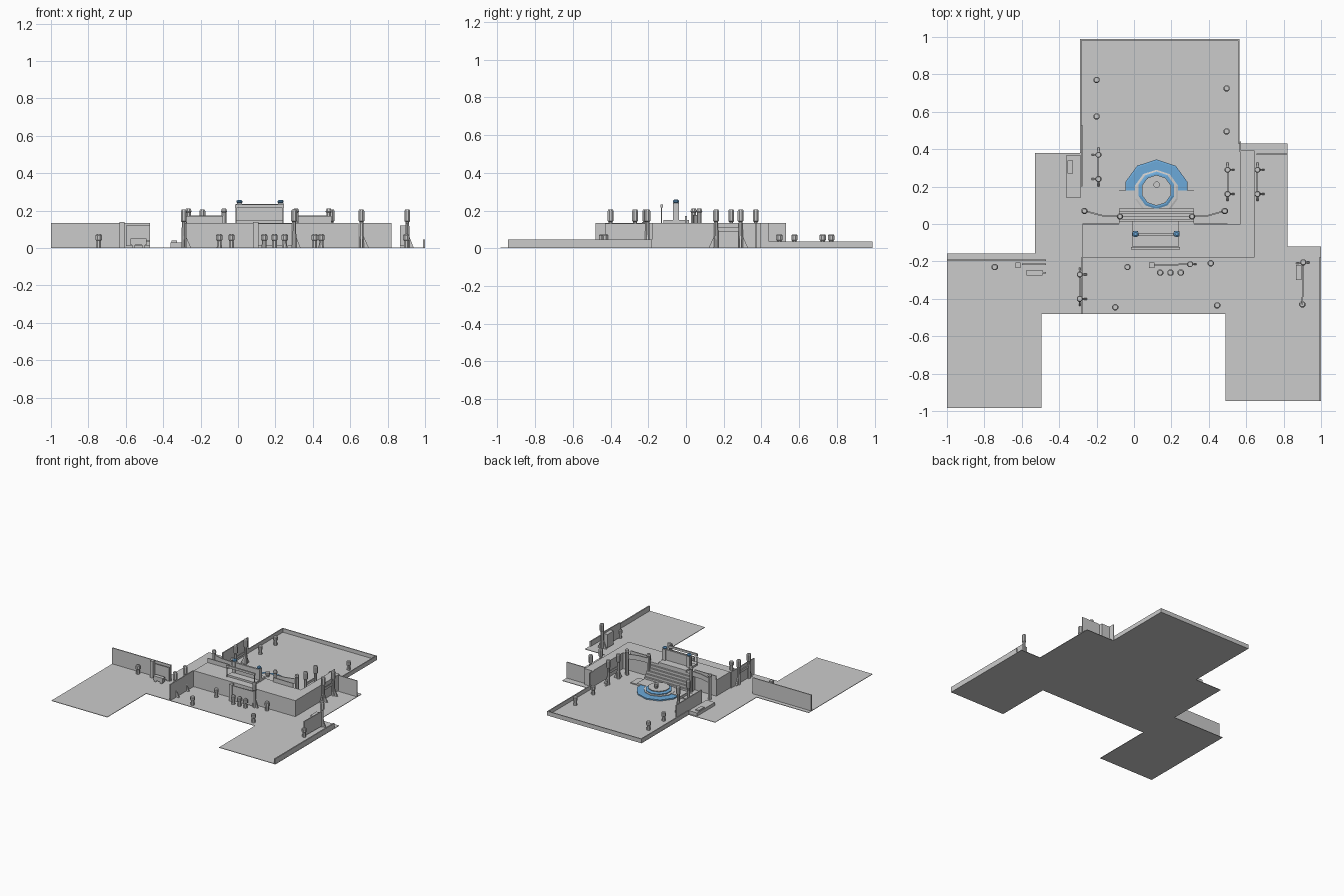
import bpy, bmesh, math
from mathutils import Vector

if "Cube" in bpy.data.objects:
    bpy.data.objects.remove(bpy.data.objects["Cube"])

blue = bpy.data.materials.new("water_blue")
blue.diffuse_color = (0.15, 0.4, 0.7, 1)
blue.use_nodes = True
blue.node_tree.nodes["Principled BSDF"].inputs["Base Color"].default_value = blue.diffuse_color


def mesh(name, bm, mat=None):
    me = bpy.data.meshes.new(name)
    bmesh.ops.recalc_face_normals(bm, faces=bm.faces)
    bm.to_mesh(me)
    bm.free()
    ob = bpy.data.objects.new(name, me)
    bpy.context.collection.objects.link(ob)
    if mat:
        me.materials.append(mat)
    return ob


def prism(name, pts, z0, z1, mat=None):
    """Extrude an xy outline from z0 to z1."""
    bm = bmesh.new()
    f = bm.faces.new([bm.verts.new((x, y, z0)) for x, y in pts])
    r = bmesh.ops.extrude_face_region(bm, geom=[f])
    bmesh.ops.translate(bm, vec=(0, 0, z1 - z0),
                        verts=[v for v in r["geom"] if isinstance(v, bmesh.types.BMVert)])
    return mesh(name, bm, mat)


def box(name, x0, x1, y0, y1, z0, z1, mat=None):
    return prism(name, [(x0, y0), (x1, y0), (x1, y1), (x0, y1)], z0, z1, mat)


def strip(name, a, b, z0, z1, t=0.008):
    """Thin upright wall between two points."""
    a, b = Vector(a), Vector(b)
    d = (b - a).normalized()
    n = Vector((-d.y, d.x)) * t / 2
    return prism(name, [tuple(a + n), tuple(b + n), tuple(b - n), tuple(a - n)], z0, z1)


def lathe(name, x, y, prof, n=8, mat=None):
    """Low-poly turned part from (radius, z) pairs."""
    bm = bmesh.new()
    rings = [[bm.verts.new((x + r * math.cos(math.tau * (i + .5) / n),
                            y + r * math.sin(math.tau * (i + .5) / n), z))
              for i in range(n)] for r, z in prof]
    for p, q in zip(rings, rings[1:]):
        for i in range(n):
            j = (i + 1) % n
            bm.faces.new((p[i], p[j], q[j], q[i]))
    bm.faces.new(rings[0])
    bm.faces.new(rings[-1])
    return mesh(name, bm, mat)


def brace(name, x, y, dx, dy):
    """Triangular foot leaning against a post."""
    bm = bmesh.new()
    d = Vector((dx, dy, 0)).normalized()
    n = Vector((-d.y, d.x, 0)) * 0.005
    base = Vector((x, y, 0))
    tri = [base, base + Vector((dx, dy, 0)), base + Vector((0, 0, 0.09))]
    a = [bm.verts.new(p + n) for p in tri]
    b = [bm.verts.new(p - n) for p in tri]
    bm.faces.new(a)
    bm.faces.new(b[::-1])
    for i in range(3):
        j = (i + 1) % 3
        bm.faces.new((a[i], a[j], b[j], b[i]))
    mesh(name, bm)


def tall_post(x, y, z0=0.0, top=0.205):
    lathe("tall_post", x, y, [(.014, z0), (.011, top - .065), (.017, top - .06),
                              (.017, top - .008), (.013, top)])


# Ground sheet
prism("ground", [(-.29, .99), (-.29, .38), (-.53, .38), (-.53, -.158), (-1, -.158),
                 (-1, -.985), (-.495, -.985), (-.495, -.48), (.49, -.48), (.49, -.945),
                 (1, -.945), (1, -.12), (.82, -.12), (.82, .43), (.565, .43),
                 (.565, .99)], 0, .004)

# Low walls round the back court and the right-hand yard
for a, b in [((-.285, .38), (-.285, .99)), ((-.29, .986), (.565, .986)),
             ((.561, .43), (.561, .99))]:
    strip("low_wall", a, b, 0, .035)
strip("yard_edge_wall", (.994, -.945), (.994, -.18), .004, .045, .01)

# High thin walls
for a, b in [((-1, -.195), (-.47, -.195)), ((-.28, -.48), (-.28, -.18)),
             ((-.28, .2), (-.28, .53)), ((.655, .372), (.82, .372)),
             ((.565, .39), (.645, .39)), ((.567, .39), (.567, .44))]:
    strip("high_wall", a, b, 0, .135)

# Raised terrace
prism("terrace", [(-.275, -.18), (.645, -.18), (.645, .39), (.57, .39), (.57, 0),
                  (-.25, 0), (-.275, 0)], 0, .135)
box("left_slab", -.36, -.285, .14, .37, 0, .03)
box("left_slab_box", -.355, -.325, .27, .34, .03, .04)

# Stairs from terrace to fountain
for i in range(6):
    box("stair_step", -.08, .32, -.05 if i == 0 else .014 * i, .014 * (i + 1),
        .004, .135 - .02 * i)
box("fountain_platform", -.08, .32, .08, .18, .004, .02)
for x0, x1 in [(-.14, -.08), (.32, .375)]:
    box("stair_side", x0, x1, .08, .18, .004, .012)

# Fountain
lathe("pool", .12, .17, [(.175, .003), (.175, .014), (.165, .016)], 10, blue)
lathe("pool_rim", .12, .17, [(.12, .004), (.12, .021), (.11, .024)], 10)
lathe("bowl_water", .12, .18, [(.1, .02), (.1, .03), (.09, .034)], 10, blue)
lathe("bowl", .12, .18, [(.05, .03), (.082, .04), (.082, .045)], 10)
lathe("fountain_spout", .122, .21, [(.012, .04), (.012, .06), (.018, .063), (.018, .08)])

# Terrace screen with lamp pillars
box("screen_wall", -.01, .24, -.065, -.05, .135, .235)
box("screen_seat", -.01, .24, -.12, .015, .135, .15)
box("screen_beam", -.015, .245, -.135, -.122, .215, .232)
for x in (-.01, .24):
    strip("beam_leg", (x - .003, -.129), (x + .003, -.129), .135, .22, .006)
for x in (.008, .228):
    box("lamp_pillar", x - .014, x + .014, -.068, -.038, .135, .24)
    lathe("lamp", x, -.053, [(.01, .238), (.017, .245), (.017, .252), (.009, .258)], 8, blue)

# Terrace railings
for p, q in [((-.265, .07), (-.075, .04)), ((.485, .07), (.31, .04))]:
    m = ((p[0] + q[0]) / 2, .045)
    strip("railing", p, m, .135, .175)
    strip("railing", m, q, .135, .175)
    for c in (p, q):
        lathe("railing_post", c[0], c[1], [(.014, 0), (.014, .19), (.018, .195), (.012, .212)])
for x0, x1 in [(-.275, -.08), (.32, .5)]:
    strip("back_railing", (x0, .0), (x1, .0), .135, .17)

# Gates: two tall posts with feet and a cross bar
for x, y0, y1, s in [(-.29, -.4, -.27, 1), (-.19, .24, .37, -1),
                     (.5, .16, .29, 1), (.66, .16, .29, 1)]:
    for y in (y0, y1):
        tall_post(x, y)
        brace("post_foot", x, y, .04 * s, 0)
    brace("post_foot", x, y0, 0, -.04)
    brace("post_foot", x, y1, 0, .04)
    strip("gate_bar", (x, y0), (x, y1), .09, .11)

# Single tall posts with boards
for p, q in [((.3, -.215), (.095, -.22)), ((.905, -.205), (.9, -.43))]:
    tall_post(*p)
    strip("board", p, q, .01, .13)
    brace("post_foot", p[0], p[1], .035, 0)
brace("post_foot", .905, -.21, -.04, 0)
box("yard_bench", .865, .895, -.3, -.22, .01, .12)
for x, y in [(.095, -.22), (-.62, -.22)]:
    box("square_post", x - .014, x + .014, y - .014, y + .014, 0, .14)
strip("hung_board", (-.6, -.215), (-.47, -.215), .01, .12)

# Cart
box("cart_body", -.575, -.49, -.275, -.245, .015, .05)
box("cart_handle", -.49, -.47, -.264, -.256, .035, .043)
for x in (-.56, -.505):
    box("cart_foot", x - .008, x + .008, -.275, -.245, 0, .015)

# Bollards
for x, y in [(-.2, .77), (-.2, .575), (.495, .725), (.495, .495), (-.035, -.23),
             (-.1, -.445), (.445, -.435), (.14, -.26), (.195, -.26), (.25, -.26),
             (.41, -.21), (-.745, -.23), (.9, -.43)]:
    lathe("bollard", x, y, [(.015, 0), (.013, .04), (.018, .044), (.018, .068), (.013, .074)])
